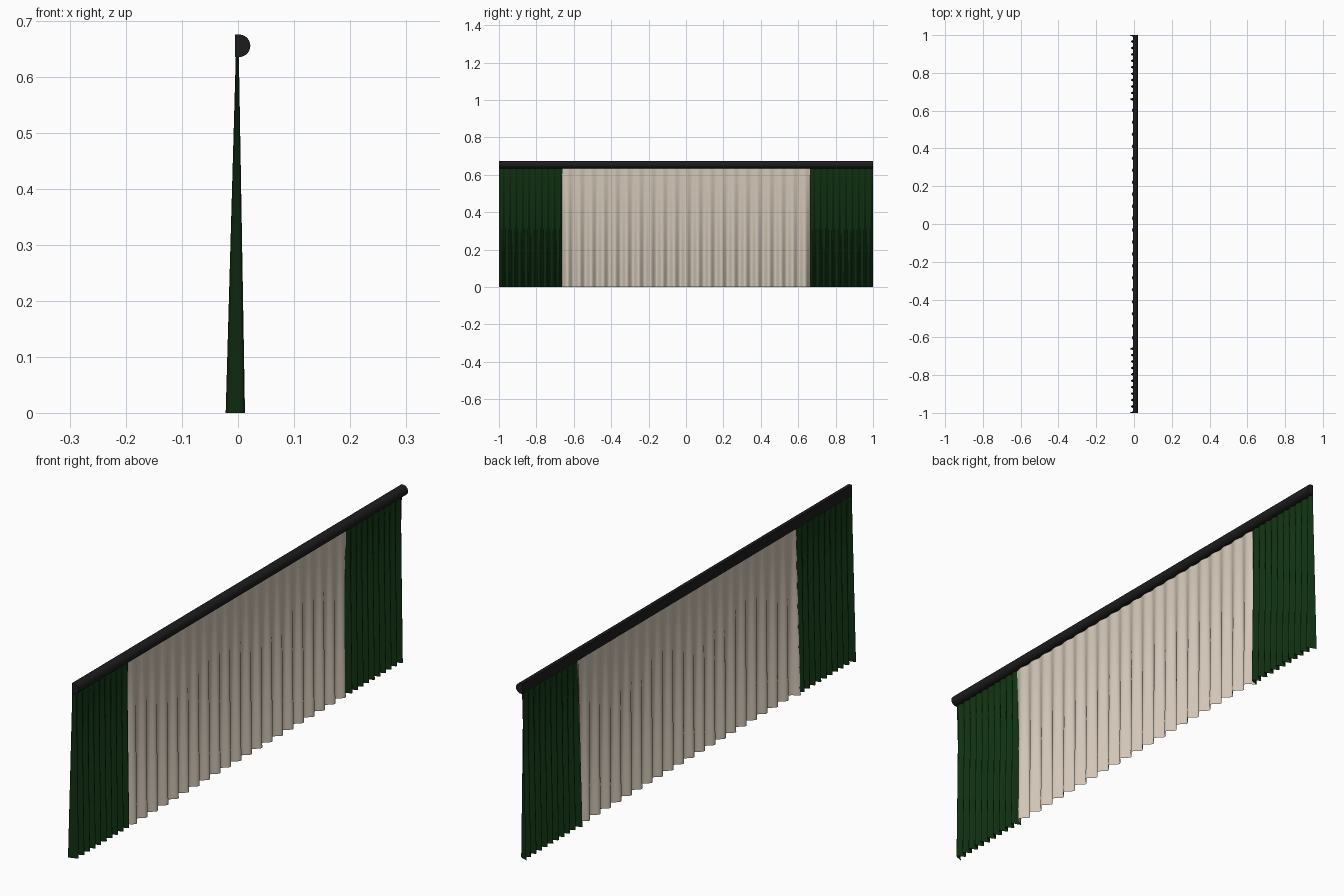
import bpy, bmesh, math

cube = bpy.data.objects.get("Cube")
if cube:
    bpy.data.objects.remove(cube)


def material(name, color, rough=0.8):
    m = bpy.data.materials.new(name)
    m.use_nodes = True
    m.diffuse_color = (*color, 1)
    bsdf = m.node_tree.nodes["Principled BSDF"]
    bsdf.inputs["Base Color"].default_value = (*color, 1)
    bsdf.inputs["Roughness"].default_value = rough
    return m


GREEN = material("dark green cloth", (0.005, 0.03, 0.006))
CREAM = material("cream cloth", (0.64, 0.56, 0.47))
BLACK = material("black rail", (0.012, 0.012, 0.013))
TOP = 0.67


def finish(name, bm, mat, angle):
    mesh = bpy.data.meshes.new(name)
    bm.to_mesh(mesh)
    bm.free()
    mesh.materials.append(mat)
    obj = bpy.data.objects.new(name, mesh)
    bpy.context.collection.objects.link(obj)
    bpy.ops.object.select_all(action='DESELECT')
    obj.select_set(True)
    bpy.context.view_layer.objects.active = obj
    bpy.ops.object.shade_smooth_by_angle(angle=math.radians(angle))


def curtain(name, y0, y1, folds, back, front, mat):
    """Pleated sheet whose folds deepen towards the hem; its edges curl back."""
    cols, rows = folds * 14, 8
    bm = bmesh.new()
    grid = []
    for i in range(cols + 1):
        u = i / cols
        wave = -math.cos(2 * math.pi * folds * u)
        hem = (front + back) / 2 + wave * (front - back) / 2
        if min(u, 1 - u) * folds < 0.25:
            hem += (-0.022 - back) * -wave
        column = []
        for j in range(rows + 1):
            t = j / rows
            head = -0.001 + wave * 0.002
            column.append(bm.verts.new((hem + (head - hem) * t,
                                        y0 + (y1 - y0) * u, TOP * t)))
        grid.append(column)
    for a, b in zip(grid, grid[1:]):
        for j in range(rows):
            bm.faces.new((a[j], b[j], b[j + 1], a[j + 1]))
    finish(name, bm, mat, 80)


# Cloth panels
curtain("centre_curtain", -0.665, 0.665, 21, -0.012, 0.0125, CREAM)
curtain("front_end_curtain", -1, -0.66, 10, -0.017, 0.0115, GREEN)
curtain("back_end_curtain", 0.66, 1, 10, -0.017, 0.0115, GREEN)

# Rail with a flat back and a rounded face
bm = bmesh.new()
profile = [(-0.005, 0.635)]
for k in range(17):
    a = math.pi * (k / 16 - 0.5)
    profile.append((0.002 + 0.02 * math.cos(a), 0.655 + 0.02 * math.sin(a)))
profile.append((-0.005, 0.675))
cap = bm.faces.new([bm.verts.new((x, -1, z)) for x, z in profile])
ext = bmesh.ops.extrude_face_region(bm, geom=[cap], use_keep_orig=True)
bmesh.ops.translate(bm, vec=(0, 2, 0),
                    verts=[v for v in ext["geom"] if isinstance(v, bmesh.types.BMVert)])
bmesh.ops.recalc_face_normals(bm, faces=bm.faces)
finish("curtain_rail", bm, BLACK, 40)
